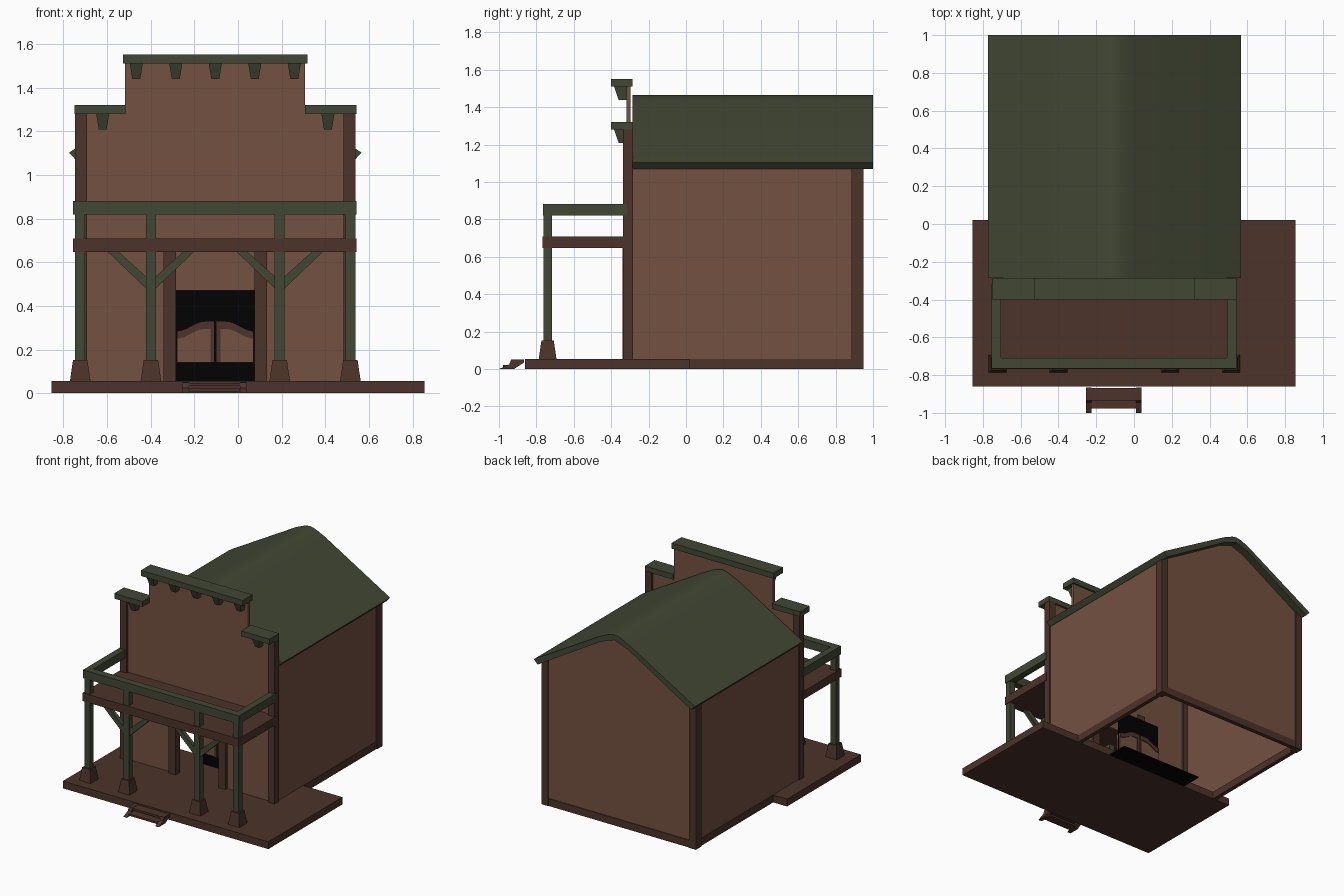
import bpy, bmesh, math

if "Cube" in bpy.data.objects:
    bpy.data.objects.remove(bpy.data.objects["Cube"])

CX = -0.104  # centre line of the building


def mat(name, c):
    m = bpy.data.materials.new(name)
    m.diffuse_color = (*c, 1)
    m.use_nodes = True
    m.node_tree.nodes["Principled BSDF"].inputs["Base Color"].default_value = m.diffuse_color
    return m


WALL = mat("plank_brown", (0.174, 0.082, 0.053))
TRIM = mat("dark_brown", (0.072, 0.033, 0.023))
GREEN = mat("faded_green", (0.054, 0.063, 0.034))
BLACK = mat("black", (0.0005, 0.0005, 0.0005))


def loft(name, rings, m):
    """Closed solid through rings that all have the same number of points."""
    bm = bmesh.new()
    vs = [[bm.verts.new(p) for p in r] for r in rings]
    n = len(rings[0])
    for a, b in zip(vs, vs[1:]):
        for i in range(n):
            j = (i + 1) % n
            bm.faces.new((a[i], a[j], b[j], b[i]))
    bm.faces.new(vs[0])
    bm.faces.new(vs[-1])
    bmesh.ops.recalc_face_normals(bm, faces=bm.faces)
    me = bpy.data.meshes.new(name)
    bm.to_mesh(me)
    bm.free()
    me.materials.append(m)
    o = bpy.data.objects.new(name, me)
    bpy.context.collection.objects.link(o)
    return o


def rect(x0, x1, y0, y1, z):
    return [(x0, y0, z), (x1, y0, z), (x1, y1, z), (x0, y1, z)]


def box(name, x0, x1, y0, y1, z0, z1, m):
    return loft(name, [rect(x0, x1, y0, y1, z0), rect(x0, x1, y0, y1, z1)], m)


def plate(name, pts, y0, y1, m):
    """Front outline (x, z) extruded along y."""
    return loft(name, [[(x, y, z) for x, z in pts] for y in (y0, y1)], m)


def side_plate(name, pts, x0, x1, m):
    """Side outline (y, z) extruded along x."""
    return loft(name, [[(x, y, z) for y, z in pts] for x in (x0, x1)], m)


# porch deck
box("porch_deck", -0.855, 0.855, -0.86, 0.02, 0, 0.055, TRIM)

# front steps
for x in (-0.255, 0.01):
    side_plate("step_side", [(-1.0, 0), (-0.945, 0.025), (-0.935, 0.05), (-0.866, 0.052),
                             (-0.866, 0.035), (-0.92, 0)], x, x + 0.03, TRIM)
box("step_lower", -0.225, 0.01, -0.978, -0.91, 0.008, 0.022, TRIM)
box("step_upper", -0.225, 0.01, -0.935, -0.868, 0.033, 0.048, TRIM)

# stepped false front with a doorway notch
D0, D1 = -0.285, 0.075
plate("false_front", [(-0.735, 0.05), (D0, 0.05), (D0, 0.47), (D1, 0.47), (D1, 0.05),
                      (0.527, 0.05), (0.527, 1.285), (0.307, 1.285), (0.307, 1.515),
                      (-0.517, 1.515), (-0.517, 1.285), (-0.735, 1.285)], -0.318, -0.298, WALL)

# dark recess behind the doorway
box("recess_back", D0, D1, -0.085, -0.078, 0.055, 0.47, BLACK)
box("recess_floor", CX - 0.34, CX + 0.34, 0.02, 0.175, 0.002, 0.012, BLACK)

# side walls, gable wall, base beams and corner posts
for s in (-1, 1):
    a, b = sorted((CX + s * 0.623, CX + s * 0.633))
    box("side_wall", a, b, -0.30, 0.938, 0.04, 1.10, WALL)
    a, b = sorted((CX + s * 0.605, CX + s * 0.636))
    box("side_base", a, b, 0.0, 0.944, 0, 0.055, TRIM)
    a, b = sorted((CX + s * 0.588, CX + s * 0.643))
    box("back_corner_post", a, b, 0.885, 0.95, 0, 1.10, TRIM)
    box("front_corner_post", a, b, -0.337, -0.283, 0.05, 1.285, TRIM)
    a, b = sorted((CX + s * 0.179, CX + s * 0.238))
    box("door_post", a, b, -0.34, -0.285, 0.05, 0.66, TRIM)
plate("gable_wall", [(CX - 0.633, 0.04), (CX + 0.633, 0.04), (CX + 0.633, 1.10),
                     (CX + 0.06, 1.425), (CX - 0.06, 1.425), (CX - 0.633, 1.10)], 0.929, 0.941, WALL)
box("back_base", CX - 0.633, CX + 0.633, 0.915, 0.946, 0, 0.055, TRIM)

# roof shell: straight slopes with a rounded ridge
half = [(0.64, 1.122), (0.12, 1.422), (0.07, 1.445), (0.035, 1.459)]
top = [(-x, z) for x, z in half] + [(0, 1.465)] + half[::-1]
low = [(-0.64, 1.07), (-0.11, 1.385), (0, 1.425), (0.11, 1.385), (0.64, 1.07)]
outline = top + [(0.67, 1.103)] + low[::-1] + [(-0.67, 1.103)]
roof = plate("roof", [(CX + x, z) for x, z in outline], -0.285, 1.0, GREEN)
bpy.context.view_layer.objects.active = roof
roof.select_set(True)
bpy.ops.object.shade_smooth_by_angle(angle=math.radians(25))
roof.select_set(False)

# cornice caps
box("top_cap", -0.528, 0.319, -0.40, -0.285, 1.51, 1.552, GREEN)
box("left_cap", -0.75, -0.515, -0.40, -0.285, 1.28, 1.32, GREEN)
box("right_cap", 0.307, 0.542, -0.40, -0.285, 1.28, 1.32, GREEN)


# cornice brackets, tapered downwards
def bracket(x, z):
    loft("cornice_bracket", [rect(x - 0.03, x + 0.03, -0.385, -0.315, z),
                             rect(x - 0.018, x + 0.018, -0.36, -0.315, z - 0.072)], GREEN)


for i in range(-2, 3):
    bracket(CX + i * 0.181, 1.511)
for s in (-1, 1):
    bracket(CX + s * 0.516, 1.281)

# balcony floor and rails
box("balcony_floor", -0.755, 0.543, -0.768, -0.315, 0.648, 0.71, TRIM)
box("balcony_front_rail", -0.755, 0.543, -0.765, -0.71, 0.82, 0.882, GREEN)
for a in (-0.755, 0.493):
    box("balcony_side_rail", a, a + 0.05, -0.72, -0.315, 0.82, 0.882, GREEN)

# porch posts, footings and braces
for s in (-1, 1):
    for d in (0.295, 0.619):
        x = CX + s * d
        box("porch_post", x - 0.023, x + 0.023, -0.762, -0.717, 0.14, 0.83, GREEN)
        loft("post_footing", [rect(x - 0.048, x + 0.048, -0.788, -0.692, 0.05),
                              rect(x - 0.033, x + 0.033, -0.773, -0.707, 0.152)], TRIM)
    x = CX + s * 0.295
    for t in (-1, 1):
        plate("post_brace", [(x, 0.475), (x + t * 0.02, 0.478), (x + t * 0.2, 0.65),
                             (x + t * 0.15, 0.65), (x, 0.515)], -0.755, -0.725, GREEN)


# swinging half doors: light panel with a dark curved top and inner edge
def door_top(u):  # u runs 0 at the hinge to 1 at the middle
    return 0.285 + 0.045 * (0.5 - 0.5 * math.cos(math.pi * min(1, u * 1.35)))


N = 8
for s in (-1, 1):
    px = lambda u: CX + s * (0.176 - 0.172 * u)
    us = [i / N for i in range(N + 1)]
    crest = [(px(u), door_top(u)) for u in us]
    plate("door_panel", [(px(1), 0.142), (px(0), 0.142)] + crest, -0.098, -0.066, WALL)
    plate("door_top_trim", crest + [(x, z - 0.035) for x, z in crest[::-1]], -0.104, -0.06, TRIM)
    a, b = sorted((px(0.89), px(1)))
    box("door_stile", a, b, -0.103, -0.061, 0.14, 0.32, TRIM)
